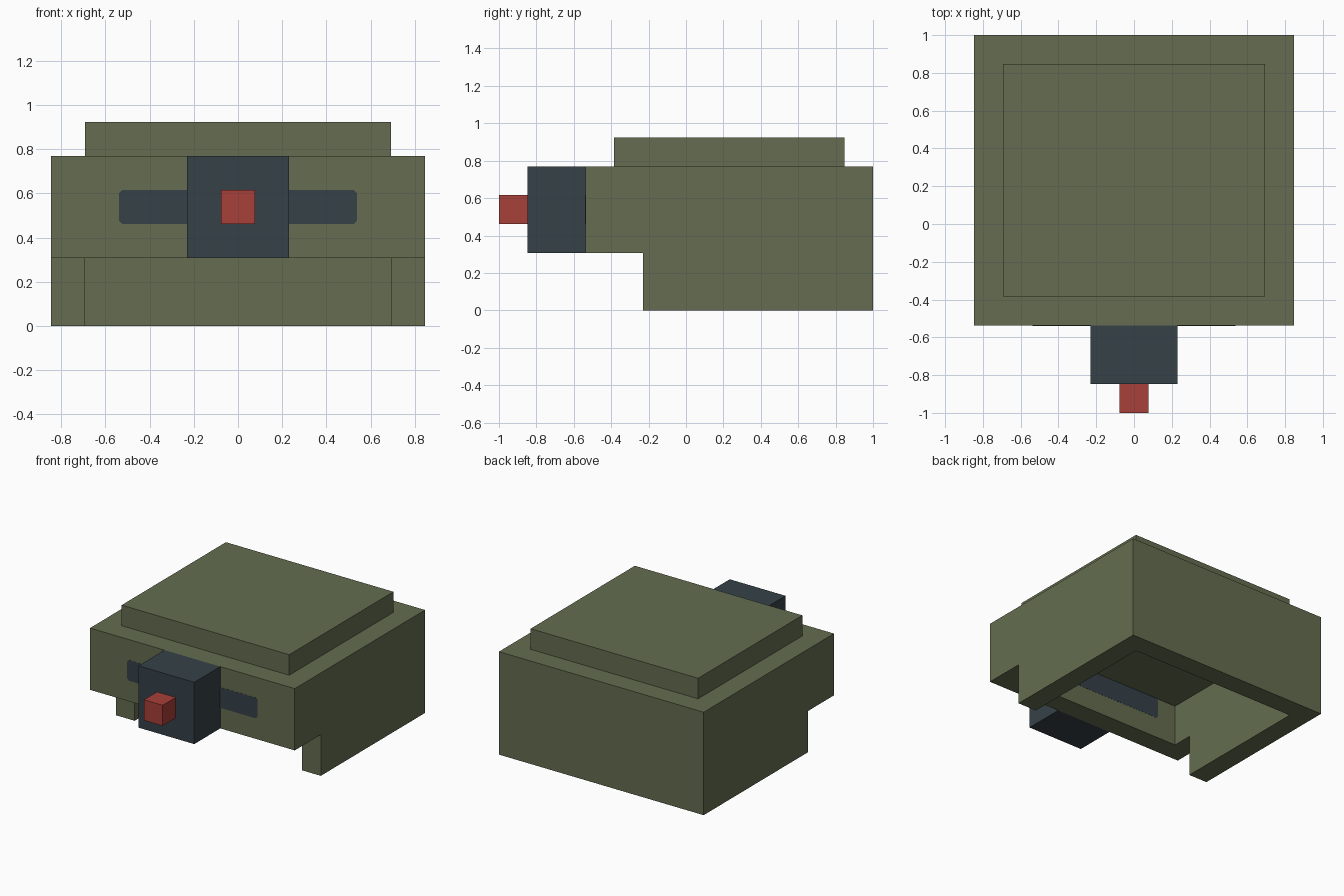
import bpy, bmesh
from mathutils import Vector

if "Cube" in bpy.data.objects:
    bpy.data.objects.remove(bpy.data.objects["Cube"], do_unlink=True)


def material(name, rgb):
    m = bpy.data.materials.new(name)
    m.use_nodes = True
    m.diffuse_color = (*rgb, 1)
    bsdf = next(n for n in m.node_tree.nodes if n.type == 'BSDF_PRINCIPLED')
    bsdf.inputs["Base Color"].default_value = (*rgb, 1)
    return m


GREEN = material("olive green", (0.128, 0.152, 0.080))
SLATE = material("dark slate", (0.036, 0.053, 0.064))
RED = material("brick red", (0.390, 0.050, 0.041))


def prism(name, profile, axis, lo, hi, mat):
    """Extrude a 2D profile along 'x' (profile is y,z) or 'y' (profile is x,z)."""
    bm = bmesh.new()
    if axis == 'x':
        pts = [(lo, a, b) for a, b in profile]
        step = Vector((hi - lo, 0, 0))
    else:
        pts = [(a, lo, b) for a, b in profile]
        step = Vector((0, hi - lo, 0))
    face = bm.faces.new([bm.verts.new(p) for p in pts])
    ext = bmesh.ops.extrude_face_region(bm, geom=[face])
    bmesh.ops.translate(bm, vec=step, verts=[g for g in ext["geom"] if isinstance(g, bmesh.types.BMVert)])
    bmesh.ops.recalc_face_normals(bm, faces=bm.faces)
    mesh = bpy.data.meshes.new(name)
    bm.to_mesh(mesh)
    bm.free()
    mesh.materials.append(mat)
    ob = bpy.data.objects.new(name, mesh)
    bpy.context.collection.objects.link(ob)
    return ob


def box(name, x, y, z, mat):
    """Box centred on x = 0 with half width x."""
    return prism(name, [(y[0], z[0]), (y[1], z[0]), (y[1], z[1]), (y[0], z[1])], 'x', -x, x, mat)


U = 2 / 13          # wall thickness, the module of the whole model
W = 5.5 * U         # half width
FRONT = -1 + 3 * U  # front wall plane
TOP = 5 * U         # top of the walls

# Shell: stepped side profile, hollowed out from below up to a ceiling slab
shell = prism("shell", [(FRONT, 2 * U), (FRONT + 2 * U, 2 * U), (FRONT + 2 * U, 0),
                        (1, 0), (1, TOP), (FRONT, TOP)], 'x', -W, W, GREEN)
cutter = box("cavity_cutter", W - U, (FRONT + U, 1 - U), (-0.2, TOP - U), GREEN)
cutter.hide_render = True
mod = shell.modifiers.new("hollow", 'BOOLEAN')
mod.operation = 'DIFFERENCE'
mod.solver = 'EXACT'
mod.object = cutter
bpy.context.view_layer.objects.active = shell
bpy.ops.object.modifier_apply(modifier=mod.name)
bpy.data.objects.remove(cutter, do_unlink=True)

# Raised lid on top of the shell
box("lid", W - U, (FRONT + U, 1 - U), (TOP, 6 * U), GREEN)

# Visor band with clipped corners, showing on both sides of the front wall
c, vx, z0, z1 = 0.015, 3.5 * U, 3 * U, 4 * U
band = [(-vx + c, z0), (vx - c, z0), (vx, z0 + c), (vx, z1 - c),
        (vx - c, z1), (-vx + c, z1), (-vx, z1 - c), (-vx, z0 + c)]
prism("visor_outer", band, 'y', FRONT - 0.001, FRONT + 0.002, SLATE)
prism("visor_inner", band, 'y', FRONT + U - 0.002, FRONT + U + 0.001, SLATE)

# Snout block and its red tip
box("snout", 1.5 * U, (-1 + U, FRONT), (2 * U, TOP), SLATE)
box("snout_tip", 0.5 * U, (-1, -1 + U), (3 * U, 4 * U), RED)
